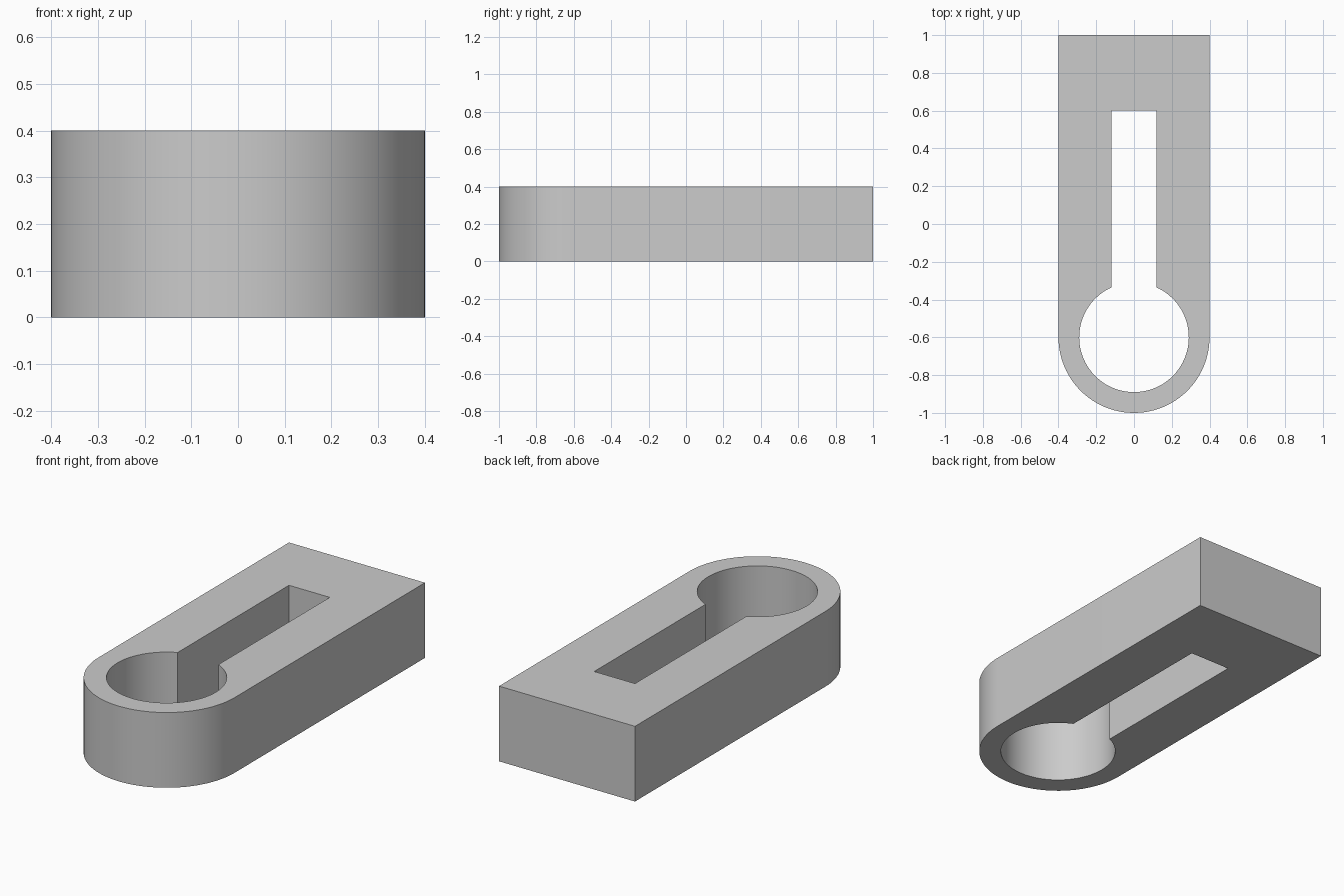
import bpy
import bmesh
from math import sin, cos, pi, asin, radians

cube = bpy.data.objects.get("Cube")
if cube:
    bpy.data.objects.remove(cube, do_unlink=True)

HEIGHT = 0.4
HALF_WIDTH = 0.4
HOLE_RADIUS = 0.29
SLOT_HALF = 0.12
HOLE_Y = -0.6
SLOT_END = 0.6
BACK = 1.0


def arc(radius, start, end, steps):
    """Points around the hole centre; angle 0 points to the front."""
    angles = [start + (end - start) * i / steps for i in range(steps + 1)]
    return [(radius * sin(a), HOLE_Y - radius * cos(a)) for a in angles]


# Half outline: rounded nose, square back, slot, round hole
slot_angle = pi - asin(SLOT_HALF / HOLE_RADIUS)
outline = arc(HALF_WIDTH, 0, pi / 2, 24)
outline += [(HALF_WIDTH, BACK), (0, BACK), (0, SLOT_END), (SLOT_HALF, SLOT_END)]
outline += arc(HOLE_RADIUS, slot_angle, 0, 40)

# Extrude the half outline and open it along the mirror seam
bm = bmesh.new()
base = bm.faces.new([bm.verts.new((x, y, 0)) for x, y in outline])
result = bmesh.ops.extrude_face_region(bm, geom=[base], use_keep_orig=True)
top_verts = [v for v in result["geom"] if isinstance(v, bmesh.types.BMVert)]
bmesh.ops.translate(bm, verts=top_verts, vec=(0, 0, HEIGHT))
seam = [f for f in bm.faces if all(abs(v.co.x) < 1e-5 for v in f.verts)]
bmesh.ops.delete(bm, geom=seam, context="FACES")
bmesh.ops.recalc_face_normals(bm, faces=bm.faces)
if max(bm.faces, key=lambda f: f.calc_center_median().z).normal.z < 0:
    bmesh.ops.reverse_faces(bm, faces=bm.faces)

mesh = bpy.data.meshes.new("keyhole_block")
bm.to_mesh(mesh)
bm.free()
block = bpy.data.objects.new("keyhole_block", mesh)
bpy.context.collection.objects.link(block)

# Plain grey material
grey = bpy.data.materials.new("plain_grey")
grey.use_nodes = True
colour = (0.6, 0.6, 0.6, 1)
grey.diffuse_color = colour
grey.node_tree.nodes["Principled BSDF"].inputs["Base Color"].default_value = colour
mesh.materials.append(grey)

# Smooth the curved walls, keep the edges crisp
bpy.ops.object.select_all(action="DESELECT")
block.select_set(True)
bpy.context.view_layer.objects.active = block
bpy.ops.object.shade_smooth_by_angle(angle=radians(30))

mirror = block.modifiers.new("mirror", "MIRROR")
mirror.use_axis[0] = True
mirror.use_clip = True
